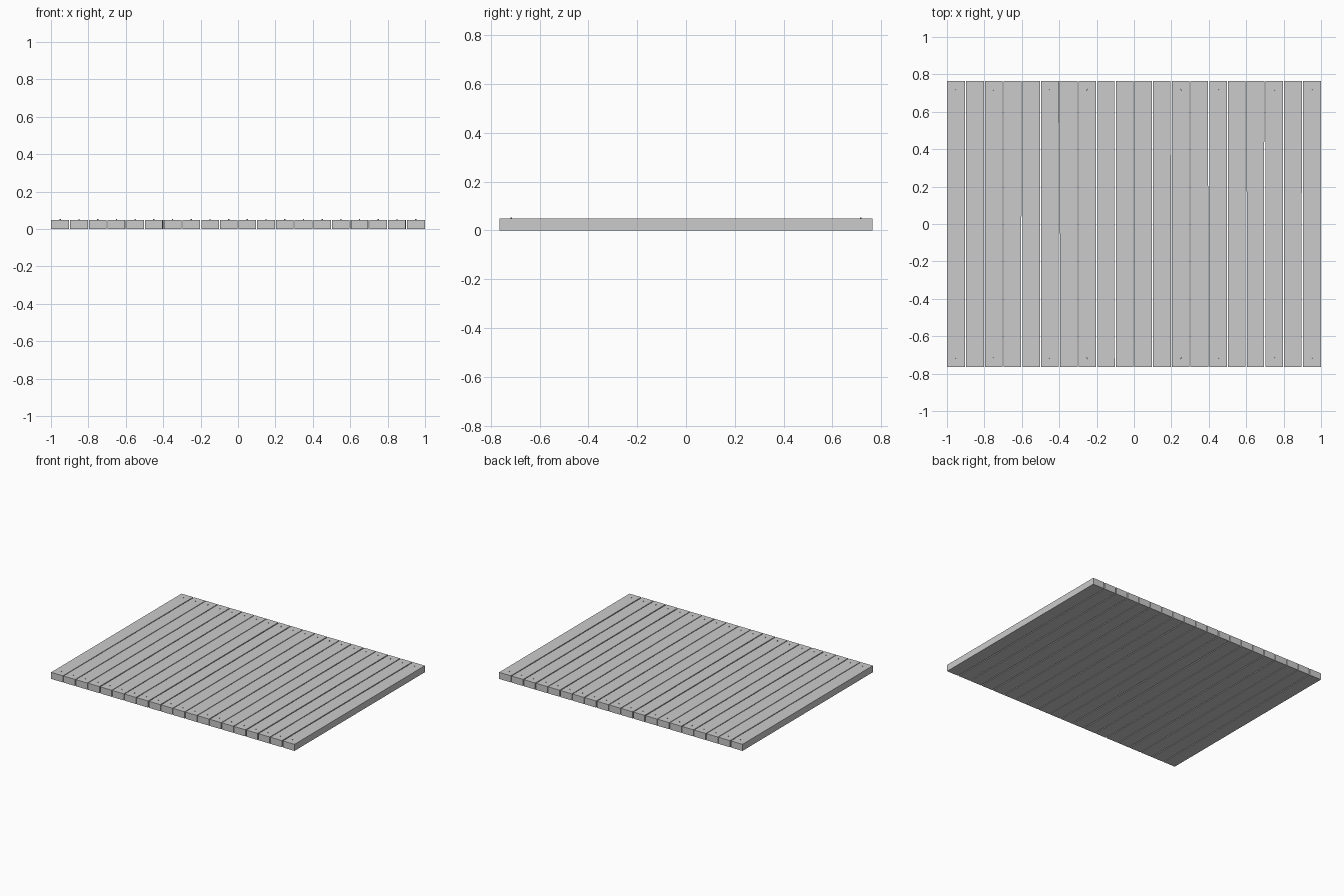
import bpy, bmesh, random
from mathutils import Matrix

if "Cube" in bpy.data.objects:
    bpy.data.objects.remove(bpy.data.objects["Cube"])

random.seed(4)
COUNT, PITCH, GAP = 20, 0.1, 0.006
HALF_LEN, THICK = 0.765, 0.049
NAIL_Y, NAIL_R, NAIL_TOP = 0.717, 0.004, 0.053


def to_object(name, bm):
    mesh = bpy.data.meshes.new(name)
    bm.to_mesh(mesh)
    bm.free()
    obj = bpy.data.objects.new(name, mesh)
    bpy.context.collection.objects.link(obj)
    return obj


def plank(name, x0, x1):
    bm = bmesh.new()
    bmesh.ops.create_cube(bm, size=1)
    # hand-cut edges: each end differs slightly in width
    shift = {(sx, sy): random.uniform(-0.001, 0.001) for sx in (-1, 1) for sy in (-1, 1)}
    for v in bm.verts:
        sx, sy = (1 if v.co.x > 0 else -1), (1 if v.co.y > 0 else -1)
        x = x1 if sx > 0 else x0
        if abs(x) < 0.999:
            x += shift[sx, sy]
        v.co = (x, sy * HALF_LEN, THICK if v.co.z > 0 else 0)
    return to_object(name, bm)


def nail(name, x, y):
    bm = bmesh.new()
    depth = 0.012
    bmesh.ops.create_cone(bm, cap_ends=True, segments=8, radius1=NAIL_R, radius2=NAIL_R * 0.8,
                          depth=depth, matrix=Matrix.Translation((x, y, NAIL_TOP - depth / 2)))
    return to_object(name, bm)


# Row of boards, each with one nail near either end
for i in range(COUNT):
    left = -1 + i * PITCH
    right = left + PITCH
    plank(f"plank_{i + 1}",
          left + (GAP / 2 if i else 0),
          right - (GAP / 2 if i < COUNT - 1 else 0))
    for side, y in (("front", -NAIL_Y), ("back", NAIL_Y)):
        nail(f"nail_{side}_{i + 1}", left + PITCH / 2, y)
